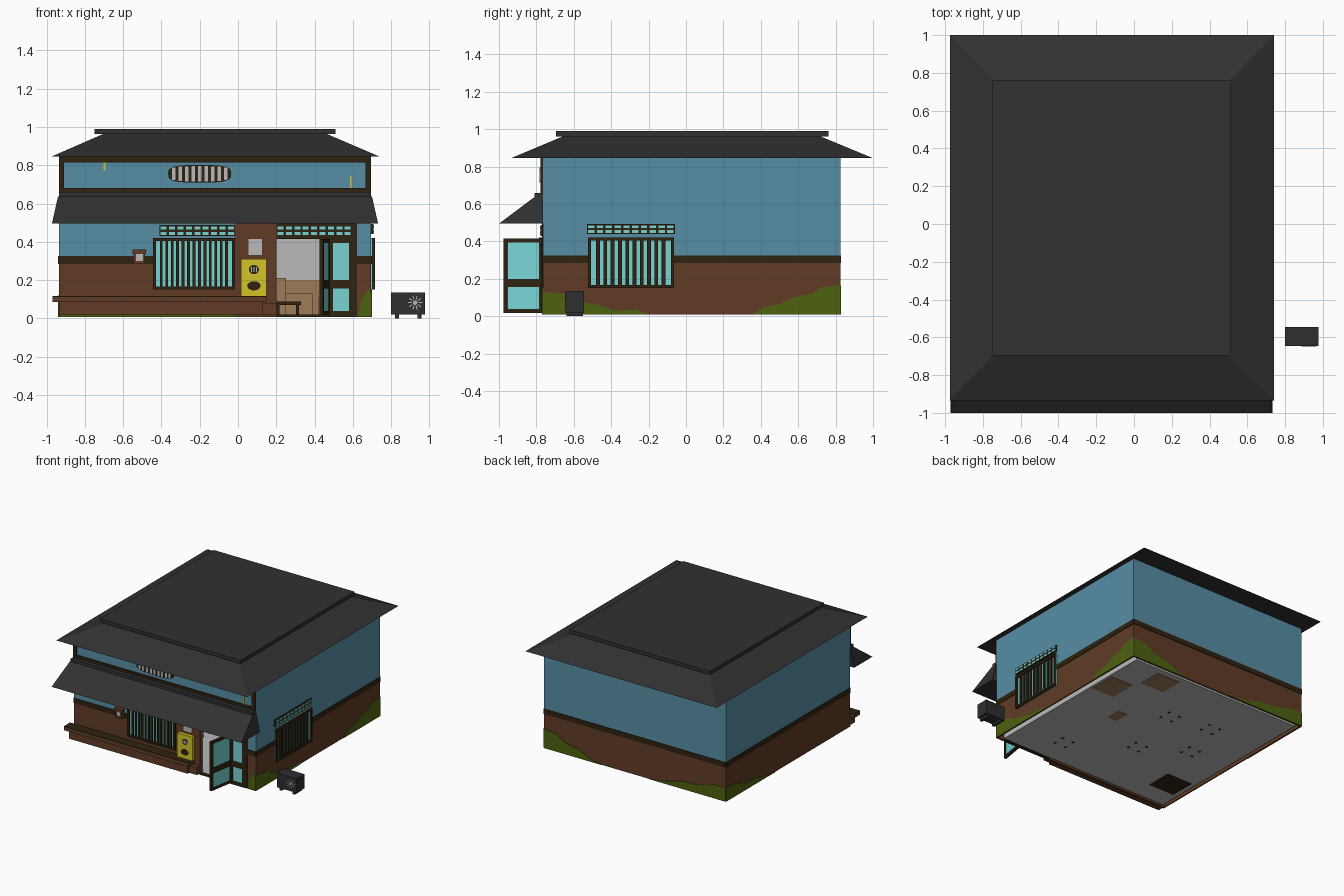
import bpy, math
from mathutils import Vector

if "Cube" in bpy.data.objects:
    bpy.data.objects.remove(bpy.data.objects["Cube"])


def material(name, r, g, b):
    m = bpy.data.materials.new(name)
    lin = [((c / 255 + 0.055) / 1.055) ** 2.4 for c in (r, g, b)]
    m.diffuse_color = (*lin, 1)
    m.use_nodes = True
    m.node_tree.nodes["Principled BSDF"].inputs["Base Color"].default_value = m.diffuse_color
    return m


ROOF = material("roof charcoal", 49, 49, 49)
BLUE = material("wall blue", 86, 143, 165)
BROWN = material("timber brown", 97, 59, 37)
DARK = material("dark trim", 47, 35, 17)
YELLOW = material("sign yellow", 212, 196, 42)
MOSS = material("moss green", 77, 98, 16)
GLASS = material("glass cyan", 121, 212, 212)
PALE = material("plaster grey", 186, 186, 186)
TAN = material("wood tan", 158, 124, 90)
METAL = material("machine grey", 46, 46, 48)

X0, X1, Y0, Y1 = -0.935, 0.695, -0.765, 0.825   # outer wall planes
TOP, BASE = 0.845, 0.008
BOX_FACES = [(0, 3, 2, 1), (4, 5, 6, 7), (0, 1, 5, 4),
             (1, 2, 6, 5), (2, 3, 7, 6), (3, 0, 4, 7)]


def make(name, verts, faces, mat):
    me = bpy.data.meshes.new(name)
    me.from_pydata(verts, [], faces)
    me.materials.append(mat)
    ob = bpy.data.objects.new(name, me)
    bpy.context.collection.objects.link(ob)
    # consistent outward normals
    import bmesh
    bm = bmesh.new()
    bm.from_mesh(me)
    bmesh.ops.recalc_face_normals(bm, faces=bm.faces)
    bm.to_mesh(me)
    bm.free()
    return ob


def boxes(name, items, mat):
    """One object from boxes given as (x0, x1, y0, y1, z0, z1)."""
    verts, faces = [], []
    for a, b, c, d, e, f in items:
        n = len(verts)
        verts += [(x, y, z) for z in (e, f) for x, y in ((a, c), (b, c), (b, d), (a, d))]
        faces += [[i + n for i in q] for q in BOX_FACES]
    return make(name, verts, faces, mat)


def frustum(name, low, high, z0, z1, mat):
    verts = []
    for (a, b, c, d), z in ((low, z0), (high, z1)):
        verts += [(a, c, z), (b, c, z), (b, d, z), (a, d, z)]
    return make(name, verts, BOX_FACES, mat)


def at(side, u, z, d):
    """Point on a wall: u along it, z up, d outward."""
    return {"front": (u, Y0 - d, z), "back": (u, Y1 + d, z),
            "right": (X1 + d, u, z), "left": (X0 - d, u, z)}[side]


def on_wall(name, side, rects, d0, d1, mat):
    """Flat blocks on a wall from (u0, u1, z0, z1)."""
    items = []
    for u0, u1, z0, z1 in rects:
        p, q = at(side, u0, z0, d0), at(side, u1, z1, d1)
        items.append([f(p[i], q[i]) for i in range(3) for f in (min, max)])
    return boxes(name, items, mat)


def plate(name, side, pts, d0, d1, mat):
    """Polygon outline on a wall, extruded outward."""
    n = len(pts)
    verts = [at(side, u, z, d) for d in (d0, d1) for u, z in pts]
    faces = [list(range(n)), list(range(n, 2 * n))]
    faces += [(i, (i + 1) % n, n + (i + 1) % n, n + i) for i in range(n)]
    return make(name, verts, faces, mat)


def oval(cu, cz, a, b, power=1.0, n=24):
    s = lambda v: math.copysign(abs(v) ** power, v)
    return [(cu + a * s(math.cos(2 * math.pi * i / n)),
             cz + b * s(math.sin(2 * math.pi * i / n))) for i in range(n)]


# ---- outer wall panels, thin shells inside the wall planes
for side, a, b in (("back", X0, X1), ("left", Y0, Y1), ("right", Y0, Y1)):
    on_wall(side + "_lower_wall", side, [(a, b, BASE, 0.3)], -0.01, 0, BROWN)
    on_wall(side + "_upper_wall", side, [(a, b, 0.3, TOP)], -0.01, 0, BLUE)
    on_wall(side + "_band", side, [(a, b, 0.285, 0.325)], -0.005, 0.005, DARK)
on_wall("front_lower_wall", "front", [(X0, 0.2, BASE, 0.3), (0.61, X1, BASE, 0.3)], -0.01, 0, BROWN)
on_wall("front_upper_wall", "front",
        [(X0, X1, 0.49, TOP), (X0, -0.015, 0.3, 0.49), (0.61, X1, 0.3, 0.49)], -0.01, 0, BLUE)
on_wall("front_pillar", "front", [(-0.015, 0.2, 0.01, 0.5)], -0.01, 0.006, BROWN)
on_wall("front_band", "front", [(X0, -0.44, 0.285, 0.325), (0.61, X1, 0.285, 0.325)], -0.005, 0.005, DARK)
on_wall("door_frame", "front", [(0.595, 0.622, 0.01, 0.5), (0.2, 0.6, 0.415, 0.5),
                                (0.2, 0.6, BASE, 0.02)], -0.02, 0.006, DARK)
on_wall("upper_frame", "front", [(X0, X1, 0.815, TOP), (X0, X1, 0.65, 0.682),
                                 (X0, -0.91, 0.65, TOP), (0.667, X1, 0.65, TOP)], 0, 0.012, DARK)
on_wall("paint_chips", "front", [(-0.703, -0.693, 0.775, 0.82), (0.585, 0.592, 0.68, 0.745)],
        0, 0.006, YELLOW)

# ---- moss creeping up from the ground
moss = {
    "right_front": ("right", [(Y0, .13), (-.62, .115), (-.57, .08), (-.47, .06),
                              (-.38, .03), (-.27, .035), (-.19, BASE)]),
    "right_back": ("right", [(Y1, .165), (.72, .155), (.67, .12), (.57, .1),
                             (.5, .065), (.42, .05), (.35, BASE)]),
    "back_right": ("back", [(X1, .165), (.58, .15), (.5, .1), (.38, .08), (.28, .03), (.18, BASE)]),
    "back_left": ("back", [(X0, .12), (-.8, .115), (-.7, .08), (-.55, .07), (-.4, .03), (-.25, BASE)]),
    "left_back": ("left", [(Y1, .12), (.7, .11), (.6, .07), (.45, .055), (.3, .02), (.2, BASE)]),
    "front_right": ("front", [(X1, .15), (.67, .14), (.645, .1), (.625, BASE)]),
}
for name, (side, pts) in moss.items():
    plate("moss_" + name, side, [(pts[0][0], BASE)] + pts, 0, 0.004, MOSS)
on_wall("moss_front_strip", "front", [(X0, 0.15, BASE, 0.018)], 0, 0.006, MOSS)

# ---- roofs
frustum("main_roof", (-0.975, 0.74, -0.935, 1.0), (-0.70, 0.46, -0.65, 0.71), TOP, 0.965, ROOF)
boxes("roof_cap", [(-0.75, 0.51, -0.695, 0.762, 0.962, 0.99)], ROOF)
frustum("front_awning", (-0.972, 0.732, -1.0, Y0), (-0.94, 0.70, -0.81, Y0), 0.495, 0.637, ROOF)
boxes("awning_cap", [(-0.935, 0.695, -0.81, Y0, 0.637, 0.66)], ROOF)


# ---- barred windows and transoms
def window(name, side, u0, u1, z0, z1, stripes):
    t = 0.016
    on_wall(name + "_glass", side, [(u0, u1, z0, z1)], 0, 0.006, GLASS)
    on_wall(name + "_frame", side, [(u0, u1, z0, z0 + t), (u0, u1, z1 - t, z1),
                                    (u0, u0 + t, z0, z1), (u1 - t, u1, z0, z1)], 0, 0.02, DARK)
    step = (u1 - u0 - 2 * t) / stripes
    on_wall(name + "_bars", side, [(u0 + t + step * (i - 0.26), u0 + t + step * (i + 0.26), z0, z1)
                                   for i in range(1, stripes)], 0, 0.015, DARK)


def transom(name, side, u0, u1, z0, z1, cols):
    on_wall(name + "_frame", side, [(u0, u1, z0, z1)], 0, 0.012, DARK)
    w, h = (u1 - u0) / cols, (z1 - z0) / 2
    on_wall(name + "_panes", side, [(u0 + w * (i + .14), u0 + w * (i + .86), z0 + h * (j + .22), z0 + h * (j + .78))
                                    for i in range(cols) for j in range(2)], 0.01, 0.015, GLASS)


window("front_window", "front", -0.445, -0.015, 0.15, 0.42, 14)
window("side_window", "right", -0.525, -0.065, 0.15, 0.42, 11)
transom("front_transom", "front", -0.41, -0.015, 0.43, 0.487, 9)
transom("door_transom", "front", 0.2, 0.595, 0.43, 0.487, 9)
transom("side_transom", "right", -0.53, -0.06, 0.44, 0.492, 10)

# ---- slatted oval vent above the awning
plate("oval_vent", "front", oval(-0.2, 0.755, 0.165, 0.046, 0.6), 0, 0.014, DARK)
slats = []
for i in range(-4, 5):
    u = i * 0.034
    h = 0.04 * (1 - abs(u / 0.165) ** 3.3) ** 0.3
    slats.append((-0.2 + u - 0.009, -0.2 + u + 0.009, 0.755 - h, 0.755 + h))
on_wall("vent_slats", "front", slats, 0.01, 0.018, PALE)


# ---- door leaves: one closed, one swung open
def door_leaf(name, loc, angle, w):
    z0, z1, t, e = 0.018, 0.415, 0.02, 0.01
    parts = [boxes(name + "_frame", [(0, t, -e, e, z0, z1), (w - t, w, -e, e, z0, z1),
                                     (0, w, -e, e, z0, z0 + t), (0, w, -e, e, z1 - t, z1),
                                     (0, w, -e, e, 0.155, 0.2)], DARK),
             boxes(name + "_glass", [(t, w - t, -0.005, 0.005, z0 + t, z1 - t)], GLASS)]
    for ob in parts:
        ob.location, ob.rotation_euler.z = Vector(loc), angle


door_leaf("closed_door", (0.475, Y0, 0), 0, 0.125)
door_leaf("open_door", (0.47, Y0, 0), math.atan2(-0.21, -0.035), 0.212)

# ---- porch bench and step
boxes("porch_base", [(X0, 0.13, -0.83, Y0, 0.02, 0.088), (0.13, 0.2, -0.81, Y0, 0.02, 0.08)], BROWN)
boxes("porch_seat", [(-0.97, 0.15, -0.845, Y0, 0.085, 0.112)], BROWN)
boxes("porch_seat_top", [(-0.97, 0.15, -0.845, Y0, 0.112, 0.117)], DARK)

# ---- sign board, notice and wall lamp
on_wall("sign_board", "front", [(0.015, 0.15, 0.117, 0.31)], 0, 0.035, YELLOW)
plate("sign_upper_spot", "front", oval(0.083, 0.255, 0.026, 0.024), 0.035, 0.037, DARK)
on_wall("sign_stripes", "front", [(0.083 + i * 0.013 - 0.003, 0.083 + i * 0.013 + 0.003, 0.243, 0.268)
                                  for i in (-1, 0, 1)], 0.037, 0.039, PALE)
plate("sign_lower_spot", "front", oval(0.083, 0.17, 0.035, 0.024), 0.035, 0.037, DARK)
on_wall("notice_sheet", "front", [(0.055, 0.125, 0.33, 0.415)], 0.005, 0.012, PALE)
on_wall("wall_lamp_case", "front", [(-0.55, -0.48, 0.335, 0.36), (-0.545, -0.485, 0.285, 0.3),
                                    (-0.545, -0.533, 0.29, 0.34), (-0.497, -0.485, 0.29, 0.34)], 0, 0.035, BROWN)
on_wall("wall_lamp_shade", "front", [(-0.535, -0.495, 0.298, 0.337)], 0, 0.028, PALE)

# ---- outdoor fan unit beside the house
boxes("fan_unit", [(0.80, 0.977, -0.645, -0.545, 0.02, 0.135)], METAL)
boxes("fan_unit_feet", [(x, x + 0.02, -0.64, -0.55, 0, 0.02) for x in (0.82, 0.938)], METAL)
plate("fan_hub", "front", oval(0.925, 0.082, 0.012, 0.012, n=12), -0.121, -0.117, PALE)
for i in range(10):
    a = i * math.tau / 10
    pts = [(0.925 + r * math.cos(a + k), 0.082 + r * math.sin(a + k))
           for r, k in ((0.017, -.15), (0.038, -.07), (0.038, .07), (0.017, .15))]
    plate("fan_blade", "front", pts, -0.121, -0.117, PALE)

# ---- inner room, set in from the outer shell
RX0, RX1, RY0, RY1, T = -0.9, 0.64, -0.74, 0.79, 0.005
boxes("inner_room", [(RX0, RX1, RY0, RY1, 0.012, 0.018), (RX0, RX1, RY0, RY1, 0.5, 0.505),
                     (RX0, RX1, RY1 - T, RY1, 0.012, 0.5), (RX0, RX0 + T, RY0, RY1, 0.012, 0.5),
                     (RX1 - T, RX1, RY0, RY1, 0.012, 0.5), (RX0, 0.2, RY0, RY0 + T, 0.012, 0.5)], PALE)
boxes("wainscot", [(RX0 + T, RX1 - T, RY1 - 0.012, RY1 - T, 0.018, 0.2)], TAN)

# ---- furniture, whose feet sink through the floor
boxes("cabinets", [(0.42, 0.62, 0.26, 0.48, 0.008, 0.11), (0.18, 0.39, 0.55, 0.74, 0.008, 0.13),
                   (0.17, 0.25, 0.0, 0.12, 0.008, 0.21)], TAN)
boxes("dark_chest", [(-0.86, -0.63, -0.57, -0.36, 0.008, 0.2)], DARK)
for x, y in ((0.26, -0.5), (-0.1, 0.3), (-0.45, 0.35), (-0.2, -0.2), (-0.55, 0.0)):
    boxes("stool", [(x - 0.07, x + 0.07, y - 0.06, y + 0.06, 0.07, 0.088)] +
          [(x + i * 0.05 - 0.008, x + i * 0.05 + 0.008, y + j * 0.045 - 0.008, y + j * 0.045 + 0.008, 0.008, 0.075)
           for i in (-1, 1) for j in (-1, 1)], DARK)
